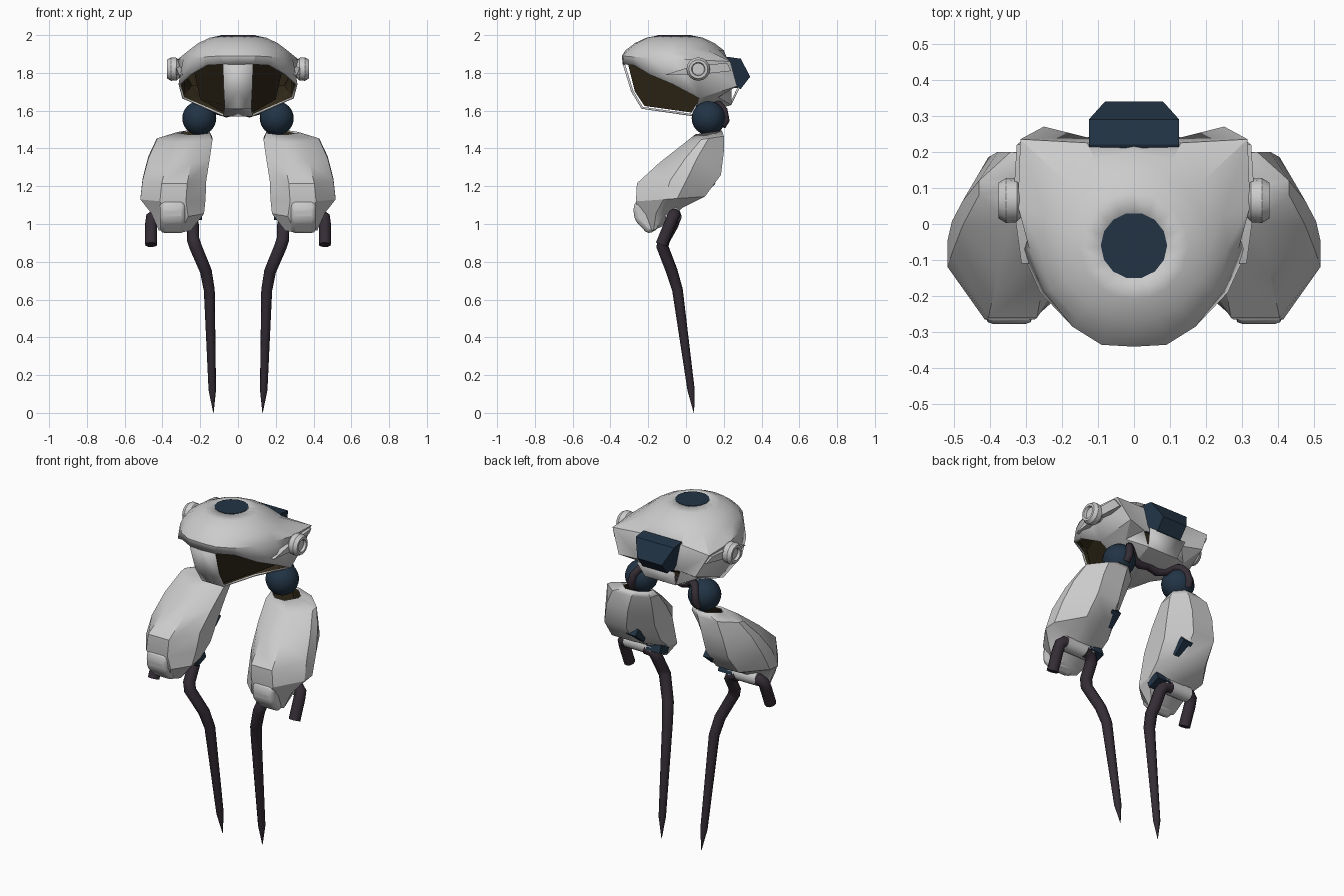
import bpy, bmesh, math
from mathutils import Vector, Matrix

if "Cube" in bpy.data.objects:
    bpy.data.objects.remove(bpy.data.objects["Cube"])


def material(name, col):
    m = bpy.data.materials.new(name)
    m.diffuse_color = (*col, 1)
    m.use_nodes = True
    m.node_tree.nodes["Principled BSDF"].inputs["Base Color"].default_value = m.diffuse_color
    return m


GREY = material("shell_grey", (0.6, 0.6, 0.6))
NAVY = material("navy", (0.016, 0.034, 0.06))
BROWN = material("inner_brown", (0.03, 0.022, 0.01))
DARK = material("dark_tube", (0.035, 0.026, 0.036))


def finish(name, bm, mats, mirror=False, shell=0, bevel=0, angle=30):
    """Orient outward, make the object, add modifiers."""
    bmesh.ops.remove_doubles(bm, verts=bm.verts, dist=1e-4)
    bmesh.ops.recalc_face_normals(bm, faces=bm.faces)
    mid = sum((v.co for v in bm.verts), Vector()) / len(bm.verts)
    if name == "head_shell":
        mid.x = 0
    if sum(f.normal.dot(f.calc_center_median() - mid) * f.calc_area() for f in bm.faces) < 0:
        bmesh.ops.reverse_faces(bm, faces=bm.faces)
    me = bpy.data.meshes.new(name)
    bm.to_mesh(me)
    bm.free()
    ob = bpy.data.objects.new(name, me)
    bpy.context.collection.objects.link(ob)
    for m in mats:
        me.materials.append(m)
    bpy.ops.object.select_all(action='DESELECT')
    ob.select_set(True)
    bpy.context.view_layer.objects.active = ob
    bpy.ops.object.shade_smooth_by_angle(angle=math.radians(angle))
    if mirror:
        ob.modifiers.new("mirror", 'MIRROR').use_clip = True
    if bevel:
        b = ob.modifiers.new("bevel", 'BEVEL')
        b.width, b.segments = bevel, 2
    if shell:
        s = ob.modifiers.new("shell", 'SOLIDIFY')
        s.thickness, s.offset, s.material_offset = shell, -1, 1
    return ob


def loft(bm, rings, closed=True, caps=(False, False)):
    vs = [[bm.verts.new(p) for p in r] for r in rings]
    n = len(vs[0])
    for a, b in zip(vs, vs[1:]):
        for i in range(n if closed else n - 1):
            j = (i + 1) % n
            bm.faces.new((a[i], a[j], b[j], b[i]))
    for use, r in zip(caps, (vs[0], vs[-1])):
        if use:
            bm.faces.new(r)


def disc(name, loc, rings, axis, mat, mirror=False, sides=16):
    """Turned part: rings of (radius, distance along axis)."""
    bm = bmesh.new()
    rot = Vector((0, 0, 1)).rotation_difference(Vector(axis)).to_matrix()
    ts = [2 * math.pi * i / sides for i in range(sides)]
    loft(bm, [[Vector(loc) + rot @ Vector((r * math.cos(t), r * math.sin(t), d)) for t in ts]
              for r, d in rings], caps=(True, True))
    finish(name, bm, [mat], mirror)


def prism(name, prof, mat, mirror=False, bevel=0):
    """Side profile of (y, z, x0, x1) spanned between its two x values."""
    bm = bmesh.new()
    loft(bm, [[(p[2 + k], p[0], p[1]) for p in prof] for k in (0, 1)], caps=(True, True))
    finish(name, bm, [mat], mirror, bevel=bevel)


def tube(name, pts, r, radii=None):
    for side, s in (("right", 1), ("left", -1)):
        cu = bpy.data.curves.new(name, 'CURVE')
        cu.dimensions, cu.bevel_depth, cu.bevel_resolution, cu.use_fill_caps = '3D', r, 3, True
        sp = cu.splines.new('POLY')
        sp.points.add(len(pts) - 1)
        for i, p in enumerate(pts):
            sp.points[i].co = (s * p[0], p[1], p[2], 1)
            sp.points[i].radius = radii[i] if radii else 1
        sp.use_smooth = True
        cu.materials.append(DARK)
        bpy.context.collection.objects.link(bpy.data.objects.new(side + "_" + name, cu))


# Head shell: half outline of rim and lower edge, dome rings above, keel below
rim = [(0, -.34, 1.89), (.09, -.335, 1.89), (.17, -.285, 1.885), (.245, -.19, 1.88),
       (.29, -.07, 1.875), (.322, .05, 1.87), (.315, .235, 1.86), (.13, .225, 1.87), (0, .22, 1.87)]
low = [(0, -.335, 1.845), (.08, -.33, 1.845), (.17, -.275, 1.84), (.26, -.19, 1.79),
       (.315, -.07, 1.74), (.295, .07, 1.665), (.25, .27, 1.73), (.13, .24, 1.72), (0, .285, 1.72)]
keel = [(-.335, 1.845, .08), (-.29, 1.70, .075), (-.235, 1.61, .07), (.04, 1.57, .08),
        (.24, 1.63, .1), (.285, 1.72, .12)]
bm = bmesh.new()
dome = []
for r, z in ((.09, 1.998), (.15, 1.986), (.21, 1.958), (.26, 1.92)):
    ring = []
    for x, y, _ in rim:
        d = Vector((x, y + .06, 0)).normalized() * r
        ring.append((d.x, d.y - .06, z))
    dome.append(ring)
loft(bm, dome + [rim, low], closed=False)
loft(bm, [[(0, y, z), (w, y, z)] for y, z, w in keel], closed=False)
floor = [low[5], low[6], low[7], (.1, .24, 1.63), (.08, .04, 1.57)]
hub = bm.verts.new((.2, .17, 1.67))
fv = [bm.verts.new(p) for p in floor]
for i in range(5):
    bm.faces.new((fv[i], fv[(i + 1) % 5], hub))
finish("head_shell", bm, [GREY, BROWN], mirror=True, shell=.012, angle=25)

# Dark core between the dome and the keel, widening to the rear
prism("head_core", [(y, z, -w, w) for y, z, w in ((-.31, 1.86, .07), (-.27, 1.70, .066),
      (-.22, 1.625, .06), (.03, 1.59, .075), (.07, 1.66, .2), (.07, 1.84, .24), (-.1, 1.88, .15))],
      BROWN)

# Top cap and back pack
disc("top_cap", (0, -.06, 0), [(.092, 1.97), (.092, 2.0)], (0, 0, 1), NAVY, sides=14)
prism("back_pack", [(.17, 1.86, -.12, .12), (.22, 1.885, -.125, .125), (.29, 1.875, -.125, .125),
                    (.34, 1.78, -.08, .08), (.29, 1.715, -.08, .08), (.2, 1.74, -.12, .12)], NAVY)

# Side knobs with their fairings
disc("side_knob", (0, .065, 1.82), [(.045, .26), (.045, .31), (.06, .325), (.062, .355),
     (.05, .375), (.036, .375), (.032, .36)], (1, 0, 0), GREY, True)
prism("knob_fairing", [(-.11, 1.79, .28, .312), (.06, 1.845, .28, .335), (.22, 1.85, .28, .325),
                       (.24, 1.81, .26, .3), (.06, 1.79, .28, .335)], GREY, True)

# Hip balls and the hoses behind them
bm = bmesh.new()
bmesh.ops.create_uvsphere(bm, u_segments=20, v_segments=12, radius=.09,
                          matrix=Matrix.Translation((.205, .12, 1.56)))
finish("hip_ball", bm, [NAVY], mirror=True, angle=40)
tube("hip_hose", [(0, .12, 1.6), (.06, .12, 1.585), (.11, .13, 1.6), (.145, .15, 1.63),
                  (.18, .175, 1.63), (.2, .2, 1.6), (.21, .21, 1.55), (.215, .19, 1.52)], .022)

# Thigh shell, small opening on top: y/z of front, y/z of back, x inner, x outer
thigh = [(.05, 1.475, .19, 1.495, .15, .32), (.0, 1.435, .2, 1.465, .135, .43),
         (-.14, 1.325, .2, 1.38, .15, .475),
         (-.26, 1.215, .185, 1.26, .168, .505), (-.265, 1.12, .1, 1.145, .172, .517),
         (-.25, 1.04, -.02, 1.085, .18, .46), (-.2, .955, -.13, .985, .25, .42)]
octagon = [(-1, -.35), (-.4, -1), (.4, -1), (1, -.2), (1, .2), (.4, 1), (-.45, 1), (-1, .4)]
bm = bmesh.new()
loft(bm, [[((c + d) / 2 + u * (d - c) / 2, yf + (yb - yf) * (v + 1) / 2,
            zf + (zb - zf) * (v + 1) / 2) for u, v in octagon]
          for yf, zf, yb, zb, c, d in thigh], caps=(False, True))
finish("thigh_shell", bm, [GREY, BROWN], mirror=True, shell=.012, angle=32)

# Knee cap plate, knee pivot and navy blocks
prism("knee_cap", [(y, z, .28, .412) for y, z in ((-.19, 1.13), (-.26, 1.13), (-.28, 1.09),
      (-.272, 1.02), (-.2, .945), (-.14, .98))], GREY, True, bevel=.025)
disc("knee_pivot", (0, -.07, 1.05), [(.042, .25), (.042, .43)], (1, 0, 0), GREY, True)
for name, loc, size, tilt in (("thigh_block", (.25, .105, 1.195), (.06, .04, .1), -50),
                              ("knee_block", (.235, -.07, 1.055), (.09, .08, .045), 20)):
    bm = bmesh.new()
    bmesh.ops.create_cube(bm, size=1, matrix=Matrix.Translation(loc)
                          @ Matrix.Rotation(math.radians(tilt), 4, 'X')
                          @ Matrix.Diagonal((*size, 1)))
    finish(name, bm, [NAVY], mirror=True)

# Outer stub and long tapering leg
tube("leg_stub", [(.38, -.06, 1.05), (.435, -.06, 1.05), (.457, -.07, 1.035),
                  (.46, -.085, 1.0), (.46, -.13, .89)], .032)
tube("leg", [(.3, -.055, 1.04), (.255, -.06, 1.03), (.24, -.07, 1.0), (.238, -.115, .92),
             (.225, -.125, .88), (.17, -.075, .75), (.152, -.045, .65), (.136, .027, .12),
             (.13, .042, 0)], .033, [1, 1, 1, 1, 1, .95, .88, .6, .03])
